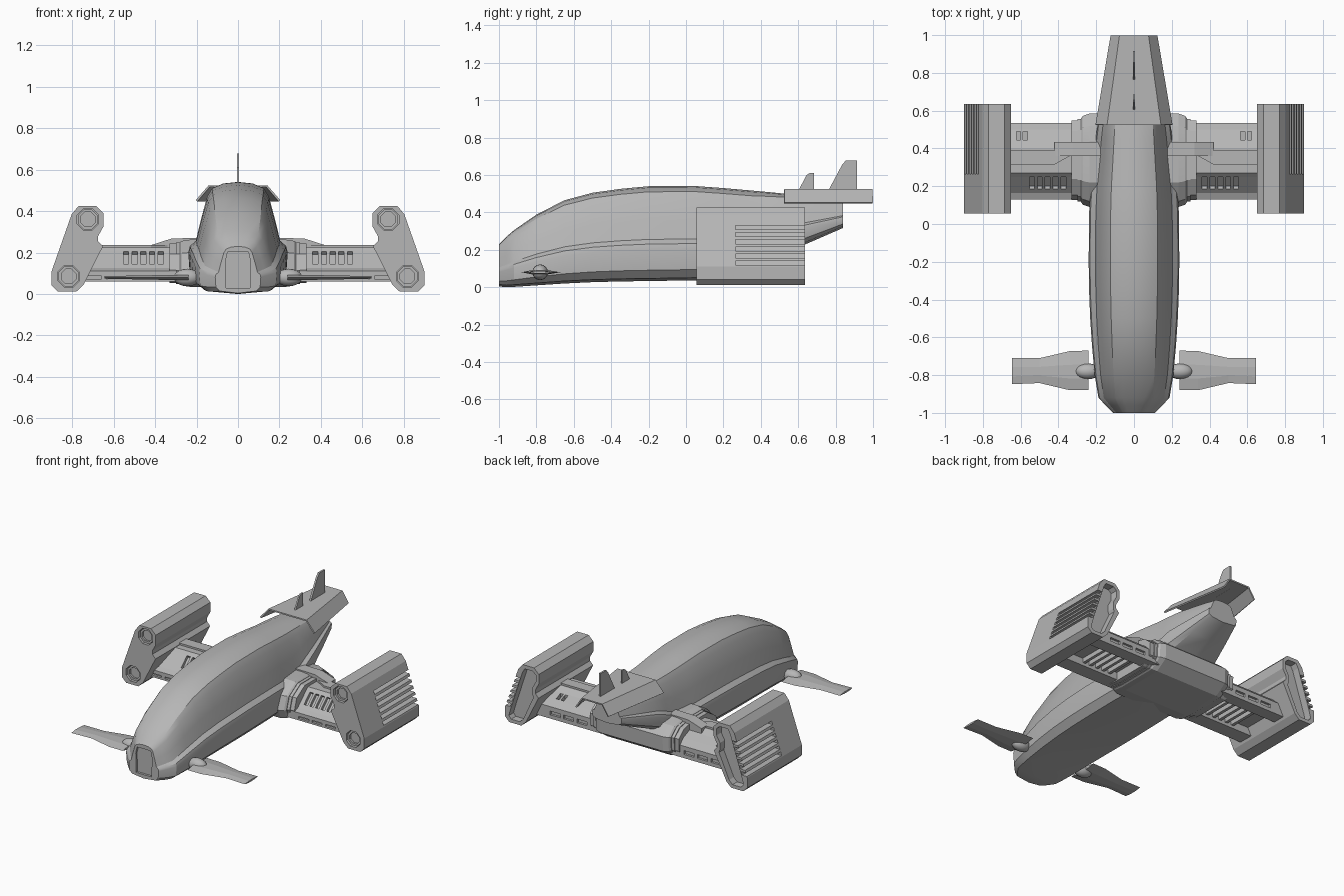
import bpy, bmesh, math
from mathutils import Matrix

if "Cube" in bpy.data.objects:
    bpy.data.objects.remove(bpy.data.objects["Cube"])

grey = bpy.data.materials.new("hull grey")
grey.diffuse_color = (0.47, 0.47, 0.47, 1)
grey.use_nodes = True
grey.node_tree.nodes["Principled BSDF"].inputs["Base Color"].default_value = grey.diffuse_color


def finish(name, bm, mirror=False, smooth=None):
    """Turn a bmesh into an object, optionally mirrored across x and smoothed."""
    bmesh.ops.recalc_face_normals(bm, faces=bm.faces)
    me = bpy.data.meshes.new(name)
    bm.to_mesh(me)
    bm.free()
    me.materials.append(grey)
    ob = bpy.data.objects.new(name, me)
    bpy.context.collection.objects.link(ob)
    if smooth:
        bpy.ops.object.select_all(action='DESELECT')
        ob.select_set(True)
        bpy.context.view_layer.objects.active = ob
        bpy.ops.object.shade_smooth_by_angle(angle=math.radians(smooth))
    if mirror:
        ob.modifiers.new("mirror", 'MIRROR')
    return ob


def prisms(parts):
    """Each part is (2D profile, axis, start, end)."""
    bm = bmesh.new()
    place = {'x': lambda p, t: (t, p[0], p[1]),
             'y': lambda p, t: (p[0], t, p[1]),
             'z': lambda p, t: (p[0], p[1], t)}
    for pts, axis, a, b in parts:
        lo = [bm.verts.new(place[axis](p, a)) for p in pts]
        hi = [bm.verts.new(place[axis](p, b)) for p in pts]
        bm.faces.new(lo)
        bm.faces.new(hi)
        for i in range(len(pts)):
            j = (i + 1) % len(pts)
            bm.faces.new((lo[i], lo[j], hi[j], hi[i]))
    return bm


def loft(rings, closed=True):
    bm = bmesh.new()
    vs = [[bm.verts.new(p) for p in r] for r in rings]
    n = len(vs[0])
    for r, s in zip(vs, vs[1:]):
        for i in range(n if closed else n - 1):
            j = (i + 1) % n
            bm.faces.new((r[i], r[j], s[j], s[i]))
    if closed:
        bm.faces.new(vs[0])
        bm.faces.new(vs[-1])
    return bm


def cut(ob, parts):
    """Subtract prisms from an object and drop the cutter."""
    cutter = finish("cutter", prisms(parts))
    cutter.hide_render = True
    m = ob.modifiers.new("cut", 'BOOLEAN')
    m.operation, m.solver, m.object = 'DIFFERENCE', 'EXACT', cutter
    bpy.ops.object.select_all(action='DESELECT')
    ob.select_set(True)
    bpy.context.view_layer.objects.active = ob
    bpy.ops.object.modifier_move_to_index(modifier="cut", index=0)
    bpy.ops.object.modifier_apply(modifier="cut")
    bpy.data.objects.remove(cutter)


def rect(u0, u1, v0, v1):
    return [(u0, v0), (u1, v0), (u1, v1), (u0, v1)]


def octagon(cx, cz, r):
    return [(cx + r * math.cos(math.pi * (i + .5) / 4),
             cz + r * math.sin(math.pi * (i + .5) / 4)) for i in range(8)]


# Fuselage: (y, half width, bottom, top) stations
stations = [(-1, .11, .012, .23), (-.96, .15, .008, .27), (-.92, .188, .01, .305),
            (-.8, .208, .018, .388), (-.65, .222, .028, .465), (-.5, .232, .035, .505),
            (-.35, .238, .039, .526), (-.2, .24, .041, .54), (.05, .238, .045, .541),
            (.2, .23, .045, .53), (.35, .213, .05, .517), (.45, .203, .13, .508),
            (.55, .19, .2, .498), (.7, .15, .264, .48), (.84, .11, .325, .46)]
shape = [(.3, .985), (.52, .94), (.62, .86), (.75, .63), (.85, .43), (.97, .38),
         (1, .32), (.97, .1), (.8, .012)]
rings = []
for y, w, zb, zt in stations:
    h = zt - zb
    half = [(u * w, y, zb + v * h) for u, v in shape]
    rings.append([(0, y, zt)] + half + [(0, y, zb - .008)]
                 + [(-x, yy, z) for x, yy, z in reversed(half)])
hull = finish("fuselage", loft(rings), smooth=28)
# Nose window recess
cut(hull, [([(-.058, .03), (.058, .03), (.06, .16), (.05, .203), (-.05, .203), (-.06, .16)],
            'y', -1.1, -.985)])

# Bent tail plate with two fins
plate = finish("tail_plate", loft([
    [(-.2, .525, .45), (-.14, .525, .52), (.14, .525, .52), (.2, .525, .45)],
    [(-.12, .998, .45), (-.075, .998, .52), (.075, .998, .52), (.12, .998, .45)]], closed=False))
sol = plate.modifiers.new("thickness", 'SOLIDIFY')
sol.thickness = .01
sol.offset = 0
finish("tail_fins", prisms([
    ([(.6, .515), (.645, .6), (.66, .61), (.685, .61), (.685, .515)], 'x', -.005, .005),
    ([(.76, .515), (.835, .655), (.855, .678), (.915, .678), (.915, .515)], 'x', -.006, .006)]))

# Front winglets with a faceted section
rings = []
for x, y0, y1, t in [(.2, -.88, -.67, .012), (.34, -.88, -.673, .012),
                     (.5, -.842, -.71, .009), (.645, -.848, -.71, .006)]:
    d = y1 - y0
    rings.append([(x, y0, .08), (x, y0 + .3 * d, .08 + t), (x, y0 + .65 * d, .08 + t), (x, y1, .08),
                  (x, y0 + .65 * d, .08 - t), (x, y0 + .3 * d, .08 - t)])
for r in rings[:1]:
    r[:] = [(.24, y, z) for _, y, z in r]
finish("winglet", loft(rings), mirror=True)
bm = bmesh.new()
bmesh.ops.create_uvsphere(bm, u_segments=16, v_segments=10, radius=1,
                          matrix=Matrix.Translation((.245, -.78, .08))
                          @ Matrix.Diagonal((.065, .042, .042, 1))
                          @ Matrix.Rotation(math.pi / 2, 4, 'Y'))
finish("winglet_pivot", bm, mirror=True, smooth=50)

# Central wing box under the hull and stepped collars on each side
box = [(.09, .11), (.12, .045), (.2, .035), (.5, .035), (.58, .09),
       (.585, .19), (.52, .245), (.44, .262), (.22, .262), (.12, .2)]


def scaled(s):
    return [(.335 + (y - .335) * s, .148 + (z - .148) * s) for y, z in box]


finish("wing_box", prisms([(box, 'x', -.235, .235)]))
finish("wing_root", loft([[(x, y, z) for y, z in scaled(s)] for x, s in
                          [(.235, 1), (.27, .95), (.28, .9)]]), mirror=True, smooth=20)
finish("wing_collar", prisms([(scaled(.88), 'x', .27, .3), (scaled(.85), 'x', .3, .33)]), mirror=True)

# Wing beams: sloped louvred front, hollow underside
profile = [(.13, .06), (.13, .11), (.165, .125), (.25, .205), (.27, .225), (.4, .225),
           (.44, .2), (.5, .175), (.535, .14), (.535, .06), (.45, .06), (.45, .11),
           (.23, .11), (.23, .06)]
wing = finish("wing", prisms([(profile, 'x', .25, .765)]), mirror=True)
louvre = [(.178, .155), (.24, .215), (.262, .19), (.2, .13)]
cut(wing, [(louvre, 'x', .36 + i * .042, .386 + i * .042) for i in range(5)]
    + [(rect(.445, .49, .165, .25), 'x', x, x + .022) for x in (.565, .6)]
    + [(rect(.1, .145, .073, .086), 'x', x, x + .075) for x in (.36, .46, .56, .66)]
    + [(rect(.52, .56, .085, .11), 'x', x, x + .075) for x in (.36, .46, .56)])
finish("wing_under_ribs", prisms([(rect(.23, .45, .08, .12), 'x', .38 + i * .05, .4 + i * .05)
                                  for i in range(5)]), mirror=True)

# Duct running along the wing top
finish("wing_duct", prisms([
    ([(.3, .36), (.34, .36), (.42, .315), (.68, .315), (.68, .39), (.42, .39), (.36, .435), (.3, .435)],
     'z', .2, .237),
    ([(.15, .2), (.15, .272), (.32, .268), (.42, .236), (.42, .2)], 'y', .36, .435)]), mirror=True)

# Engine pods: leaning profile with sockets, side grooves and a recessed rear
pod = [(.77, .425), (.685, .425), (.65, .39), (.65, .325), (.675, .28), (.675, .255), (.652, .23),
       (.745, .045), (.78, .012), (.87, .012), (.9, .042), (.9, .11), (.803, .385)]
engine = finish("engine_pod", prisms([(pod, 'y', .055, .635)]), mirror=True)


def edge(z):
    return .9 - (z - .11) * .353


grooves = []
for i in range(6):
    z0 = .118 + i * .038
    z1 = z0 + .022
    grooves.append(([(edge(z0) - .035, z0), (edge(z0) + .03, z0),
                     (edge(z1) + .03, z1), (edge(z1) - .035, z1)], 'y', .265, .7))
rear = [(.755, .4), (.695, .4), (.672, .38), (.672, .335), (.697, .29), (.697, .245), (.69, .225),
        (.765, .06), (.79, .035), (.855, .035), (.872, .055), (.86, .1), (.772, .37)]
cut(engine, grooves + [(rear, 'y', .585, .7)]
    + [(octagon(.725, .36, .056), 'y', 0, .085), (octagon(.818, .085, .056), 'y', 0, .085)])
# Inner rings of the sockets
for n, (cx, cz) in enumerate([(.725, .36), (.818, .085)]):
    ring = finish(("upper", "lower")[n] + "_intake_ring",
                  prisms([(octagon(cx, cz, .052), 'y', .068, .1)]), mirror=True)
    cut(ring, [(octagon(cx, cz, .038), 'y', .05, .082)])
